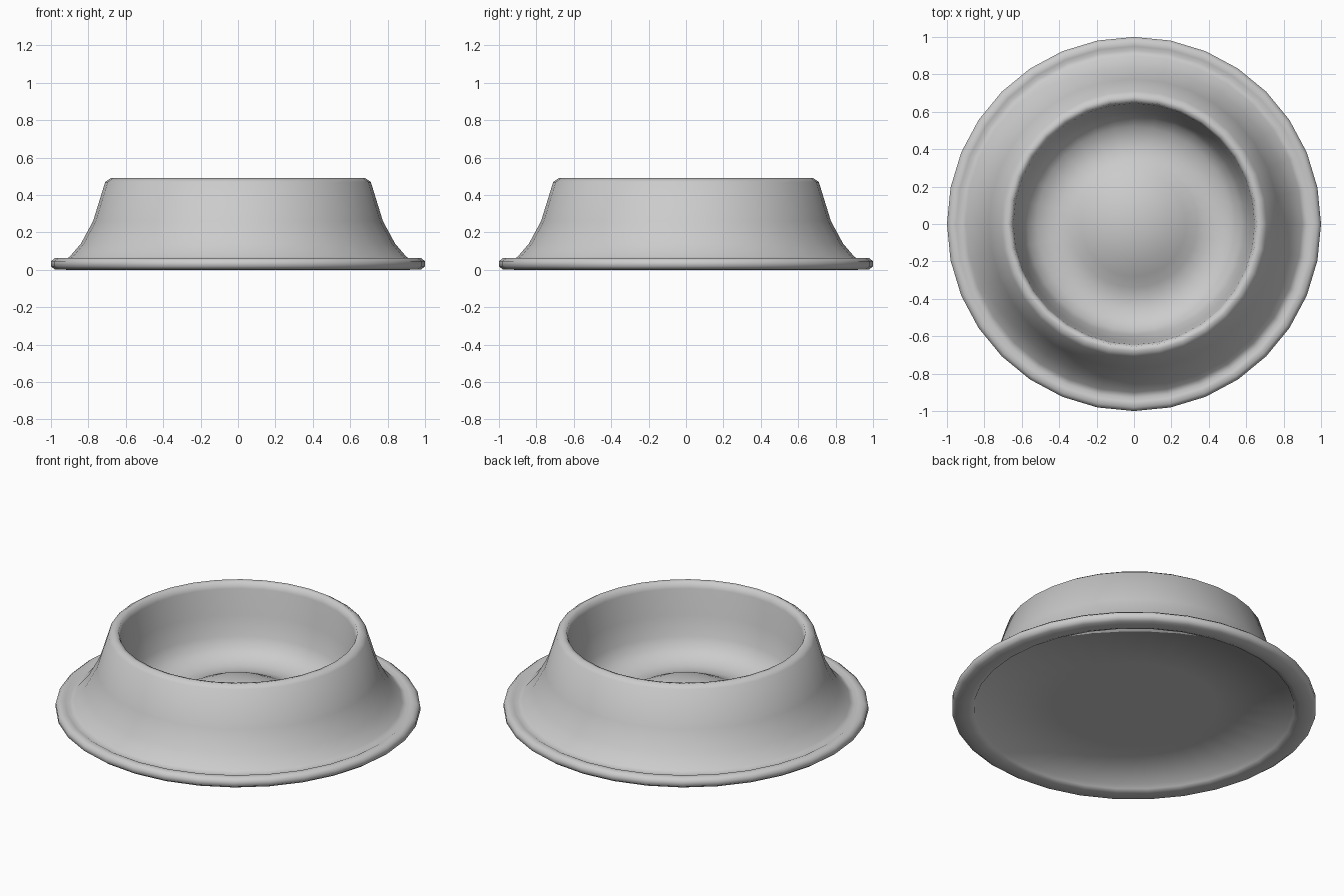
import bpy, bmesh, math

if "Cube" in bpy.data.objects:
    bpy.data.objects.remove(bpy.data.objects["Cube"])

SIDES = 32


def lathe(name, profile):
    """Spin an (r, z) profile around the z axis into a smooth object."""
    bm = bmesh.new()
    verts = [bm.verts.new((r, 0, z)) for r, z in profile]
    edges = [bm.edges.new(p) for p in zip(verts, verts[1:])]
    bmesh.ops.spin(bm, geom=verts + edges, cent=(0, 0, 0), axis=(0, 0, 1),
                   angle=math.tau, steps=SIDES, use_duplicate=False)
    bmesh.ops.remove_doubles(bm, verts=bm.verts, dist=0.0005)
    bmesh.ops.recalc_face_normals(bm, faces=bm.faces)
    for f in bm.faces:
        f.smooth = True
    mesh = bpy.data.meshes.new(name)
    bm.to_mesh(mesh)
    bm.free()
    obj = bpy.data.objects.new(name, mesh)
    bpy.context.collection.objects.link(obj)
    return obj


underside = [(0, 0.035), (0.45, 0.035), (0.87, 0.035)]
foot_ring = [(0.88, 0.012), (0.91, 0.0), (0.98, 0.003), (1.0, 0.018),
             (1.0, 0.046), (0.98, 0.062), (0.95, 0.063), (0.93, 0.052)]
outer_wall = [(0.90, 0.07), (0.84, 0.14), (0.775, 0.26), (0.71, 0.47)]
lip = [(0.68, 0.49), (0.655, 0.485), (0.645, 0.45)]
inner_wall = [(0.625, 0.30), (0.595, 0.185), (0.57, 0.13)]
domed_floor = [(0.52, 0.09), (0.46, 0.07), (0.40, 0.066), (0.34, 0.084),
               (0.28, 0.115), (0.20, 0.153), (0.10, 0.178), (0, 0.187)]

# Pet bowl in one continuous turned shape
lathe("bowl", underside + foot_ring + outer_wall + lip + inner_wall + domed_floor)
